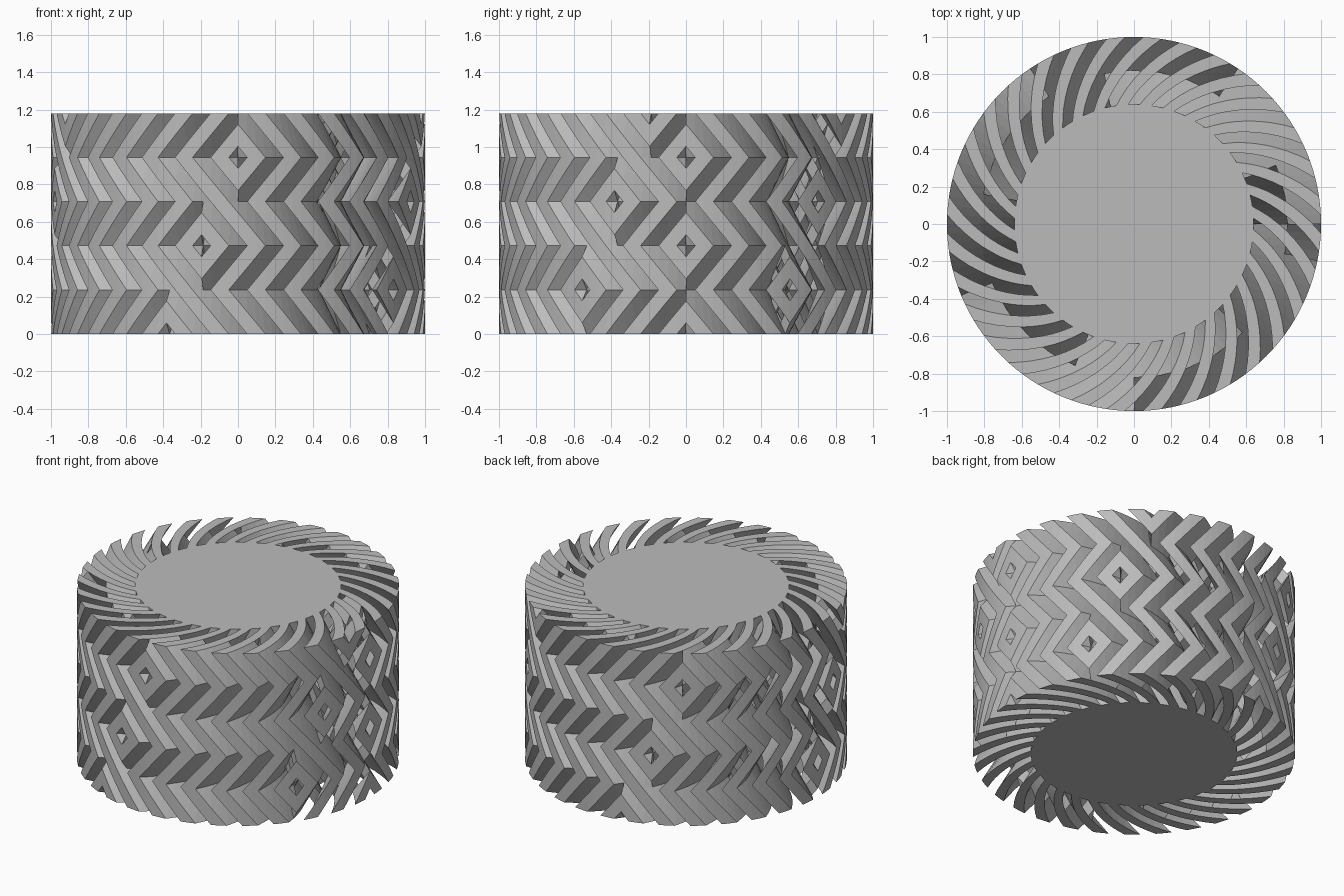
import bpy
import bmesh
import math
from mathutils import Vector

cube = bpy.data.objects.get("Cube")
if cube:
    bpy.data.objects.remove(cube, do_unlink=True)

COLUMNS, ROWS, LAYERS, SPLITS = 32, 5, 2, 4
HEIGHT, CORE_RADIUS = 1.18, 0.64
ROW_HEIGHT = HEIGHT / ROWS
LAYER_DEPTH = (1 - CORE_RADIUS) / LAYERS

grey = bpy.data.materials.new("plain grey")
grey.use_nodes = True
grey.diffuse_color = (0.5, 0.5, 0.5, 1)
grey.node_tree.nodes["Principled BSDF"].inputs["Base Color"].default_value = (0.5, 0.5, 0.5, 1)


def add_object(name, bm):
    mesh = bpy.data.meshes.new(name)
    bm.to_mesh(mesh)
    bm.free()
    mesh.materials.append(grey)
    obj = bpy.data.objects.new(name, mesh)
    bpy.context.collection.objects.link(obj)
    return obj


def cut(bm, point, normal, clear=False):
    """Slice by a plane; with clear, drop the side the normal points to and cap it."""
    geom = bm.verts[:] + bm.edges[:] + bm.faces[:]
    result = bmesh.ops.bisect_plane(bm, geom=geom, dist=1e-6, plane_co=point,
                                    plane_no=normal, clear_outer=clear)
    if clear:
        edges = [e for e in result["geom_cut"] if isinstance(e, bmesh.types.BMEdge)]
        if edges:
            bmesh.ops.holes_fill(bm, edges=edges)


def slanted_bars(lean):
    """Faces of the diagonal bars in a unit block (around, up, inward)."""
    normal = Vector((1, lean, -1))
    polygons = []
    for n in range(-2, 2):
        bm = bmesh.new()
        bmesh.ops.create_cube(bm, size=1)
        bmesh.ops.translate(bm, verts=bm.verts, vec=(0.5, 0.5, 0.5))
        cut(bm, normal * (n + 0.75) / 3, normal, True)
        if bm.faces:
            cut(bm, normal * (n + 0.25) / 3, -normal, True)
        if bm.faces:
            for s in range(1, SPLITS):
                cut(bm, Vector((s / SPLITS, 0, 0)), Vector((1, 0, 0)))
            bmesh.ops.recalc_face_normals(bm, faces=bm.faces)
            polygons += [[v.co.copy() for v in f.verts] for f in bm.faces]
        bm.free()
    return polygons


def bend(around, up, inward):
    """Wrap block coordinates round the cylinder."""
    angle = math.tau * around / COLUMNS
    radius = 1 - inward * LAYER_DEPTH
    return (radius * math.cos(angle), radius * math.sin(angle), up * ROW_HEIGHT)


# Zigzag lattice: the lean alternates by row and flips along helical bands
bars = {lean: slanted_bars(lean) for lean in (1, -1)}
faces = {}
for column in range(COLUMNS):
    for row in range(ROWS):
        for layer in range(LAYERS):
            band = (2 * column - row - 8 * layer - 5) // 13
            lean = 1 if (band + row) % 2 else -1
            for polygon in bars[lean]:
                points = [(round((p.x + column) % COLUMNS, 4), round(p.y + row, 4),
                           round(p.z + layer, 4)) for p in polygon]
                if all(p[2] == LAYERS for p in points):
                    continue
                key = frozenset(points)
                # Faces shared by two touching blocks are inside, so both go
                if key in faces:
                    del faces[key]
                else:
                    faces[key] = points

bm = bmesh.new()
corners = {}
for points in faces.values():
    for p in points:
        if p not in corners:
            corners[p] = bm.verts.new(bend(*p))
    loop = [corners[p] for p in reversed(points)]
    if len(set(loop)) > 2:
        bm.faces.new(loop)
add_object("zigzag_lattice", bm)

# Solid core that carries the bars
bm = bmesh.new()
bmesh.ops.create_cone(bm, cap_ends=True, segments=COLUMNS * SPLITS, radius1=CORE_RADIUS,
                      radius2=CORE_RADIUS, depth=HEIGHT)
bmesh.ops.translate(bm, verts=bm.verts, vec=(0, 0, HEIGHT / 2))
core = add_object("core", bm)
bpy.ops.object.select_all(action="DESELECT")
core.select_set(True)
bpy.context.view_layer.objects.active = core
bpy.ops.object.shade_smooth_by_angle()
